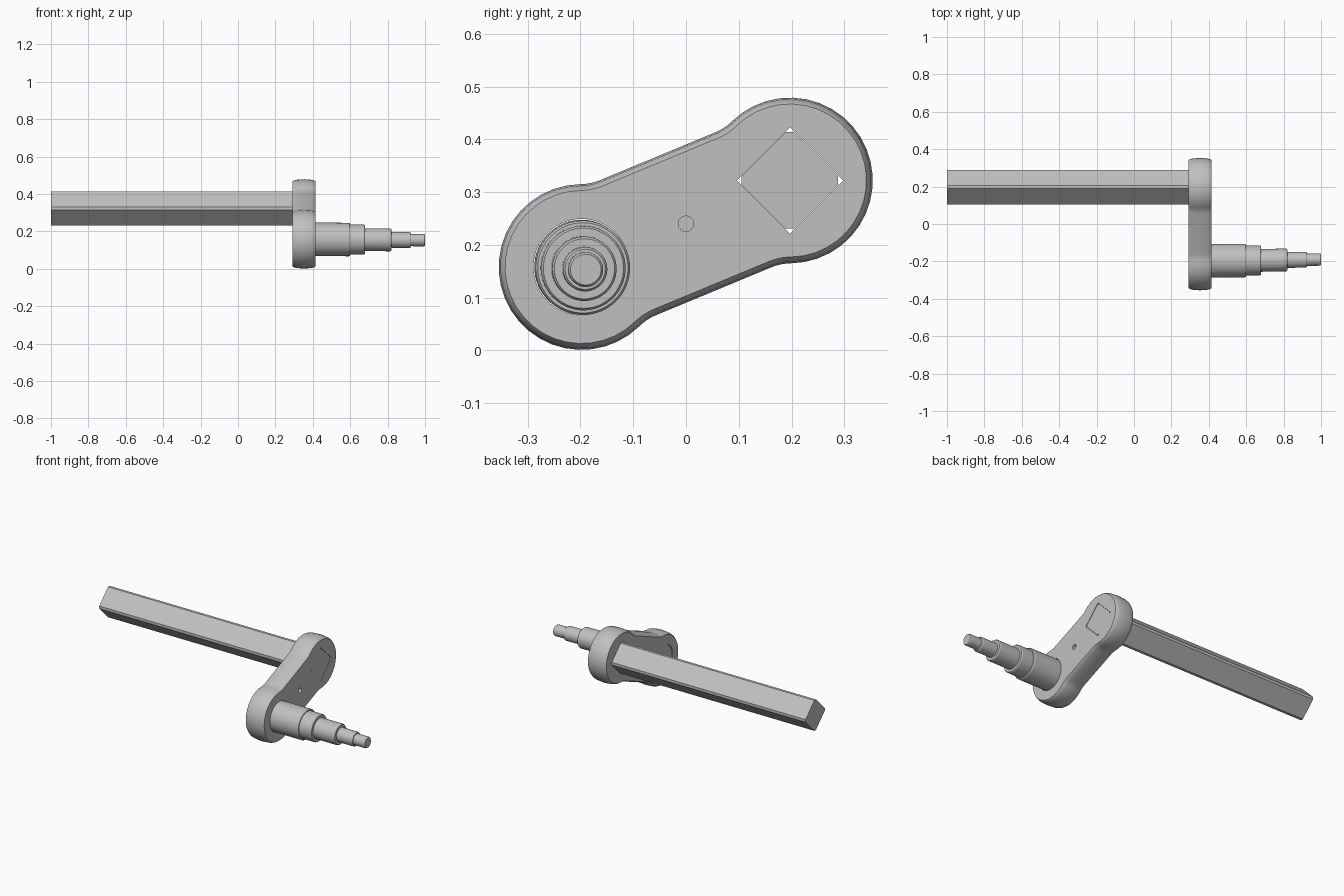
import bpy, bmesh
from math import sin, cos, pi, sqrt, atan2, radians
from mathutils import Vector, Matrix

cube = bpy.data.objects.get("Cube")
if cube:
    bpy.data.objects.remove(cube, do_unlink=True)

steel = bpy.data.materials.new("grey steel")
steel.use_nodes = True
GREY = (0.53, 0.53, 0.53, 1)
steel.diffuse_color = GREY
steel.node_tree.nodes["Principled BSDF"].inputs["Base Color"].default_value = GREY


def loft(name, rings):
    """Skin equal-length rings of points and cap both ends."""
    bm = bmesh.new()
    rows = [[bm.verts.new(p) for p in ring] for ring in rings]
    n = len(rows[0])
    for a, b in zip(rows, rows[1:]):
        for i in range(n):
            bm.faces.new((a[i], a[(i + 1) % n], b[(i + 1) % n], b[i]))
    bm.faces.new(rows[0][::-1])
    bm.faces.new(rows[-1])
    bmesh.ops.recalc_face_normals(bm, faces=bm.faces)
    mesh = bpy.data.meshes.new(name)
    bm.to_mesh(mesh)
    bm.free()
    mesh.materials.append(steel)
    obj = bpy.data.objects.new(name, mesh)
    bpy.context.collection.objects.link(obj)
    return obj


def circle(x, y, z, r, n=64, turn=0.0):
    return [(x, y + r * cos(turn + 2 * pi * i / n), z + r * sin(turn + 2 * pi * i / n))
            for i in range(n)]


def smooth(obj, angle=35):
    bpy.ops.object.select_all(action='DESELECT')
    obj.select_set(True)
    bpy.context.view_layer.objects.active = obj
    bpy.ops.object.shade_smooth_by_angle(angle=radians(angle))


def cut(obj, cutter):
    mod = obj.modifiers.new("cut", 'BOOLEAN')
    mod.operation = 'DIFFERENCE'
    mod.solver = 'EXACT'
    mod.object = cutter
    bpy.context.view_layer.objects.active = obj
    bpy.ops.object.modifier_apply(modifier=mod.name)
    bpy.data.objects.remove(cutter, do_unlink=True)


# Crank arm outline: two round ends joined by a narrower, filleted neck
LOW, HIGH = Vector((-0.198, 0.158)), Vector((0.197, 0.322))
BACK, FACE = 0.292, 0.415
half = (HIGH - LOW).length / 2
tilt = atan2(HIGH.y - LOW.y, HIGH.x - LOW.x)


def arm_outline(x, inset):
    r, neck, fillet = 0.157 - inset, 0.1385 - inset, 0.1 + inset
    uc = sqrt((r + fillet) ** 2 - (neck + fillet) ** 2)
    a = atan2(neck + fillet, uc - 0)
    end = [(half + r * cos(t), r * sin(t))
           for t in [(pi - a) * (i / 24 * 2 - 1) for i in range(25)]]
    blend = [(half - uc + fillet * cos(t), neck + fillet - fillet * sin(t))
             for t in [a + (pi / 2 - a) * i / 8 for i in range(1, 9)]]
    right = [(u, -v) for u, v in blend[::-1]] + end + blend
    loop = right + [(-u, -v) for u, v in right]
    mid, turn = (LOW + HIGH) / 2, Matrix.Rotation(tilt, 2)
    return [(x, *(mid + turn @ Vector(p))) for p in loop]


# Rim is softly crowned between the two flat faces
width = FACE - BACK
crown = [(0, 0.012), (0.06, 0.007), (0.18, 0.003), (0.5, 0)]
crown += [(1 - t, d) for t, d in crown[2::-1]]
arm = loft("crank_arm", [arm_outline(BACK + width * t, d) for t, d in crown])

# Square socket, pin bore and a shallow centre mark
cut(arm, loft("socket_cutter", [circle(x, *HIGH, 0.101, 4) for x in (0.2, 0.5)]))
cut(arm, loft("bore_cutter", [circle(x, *LOW, 0.091) for x in (0.2, 0.5)]))
cut(arm, loft("mark_cutter", [circle(x, 0, 0.24, 0.0145, 32) for x in (0.385, 0.5)]))
smooth(arm)

# Square bar set on edge, with trimmed corners
R, TRIM = 0.0995, 0.008
section = []
for k in range(4):
    for side in (-1, 1):
        p = Matrix.Rotation(k * pi / 2, 2) @ Vector((R - TRIM, side * TRIM))
        section.append(p + HIGH)
loft("square_bar", [[(x, *p) for p in section] for x in (-1, 0.413)])

# Stepped pin, leaning very slightly off the arm's axis
steps = [(0.60, 0.0895), (0.68, 0.08), (0.82, 0.061), (0.925, 0.042), (1.0, 0.033)]
profile, start = [], 0.296
for stop, r in steps:
    profile += [(start, r), (stop - 0.006, r), (stop, r - 0.004)]
    start = stop


def pin_ring(x, r):
    t = max(0, (x - FACE) / (1 - FACE))
    return circle(x, LOW.x + 0.008 * t, LOW.y - 0.005 * t, r)


smooth(loft("stepped_pin", [pin_ring(x, r) for x, r in profile]), 30)
